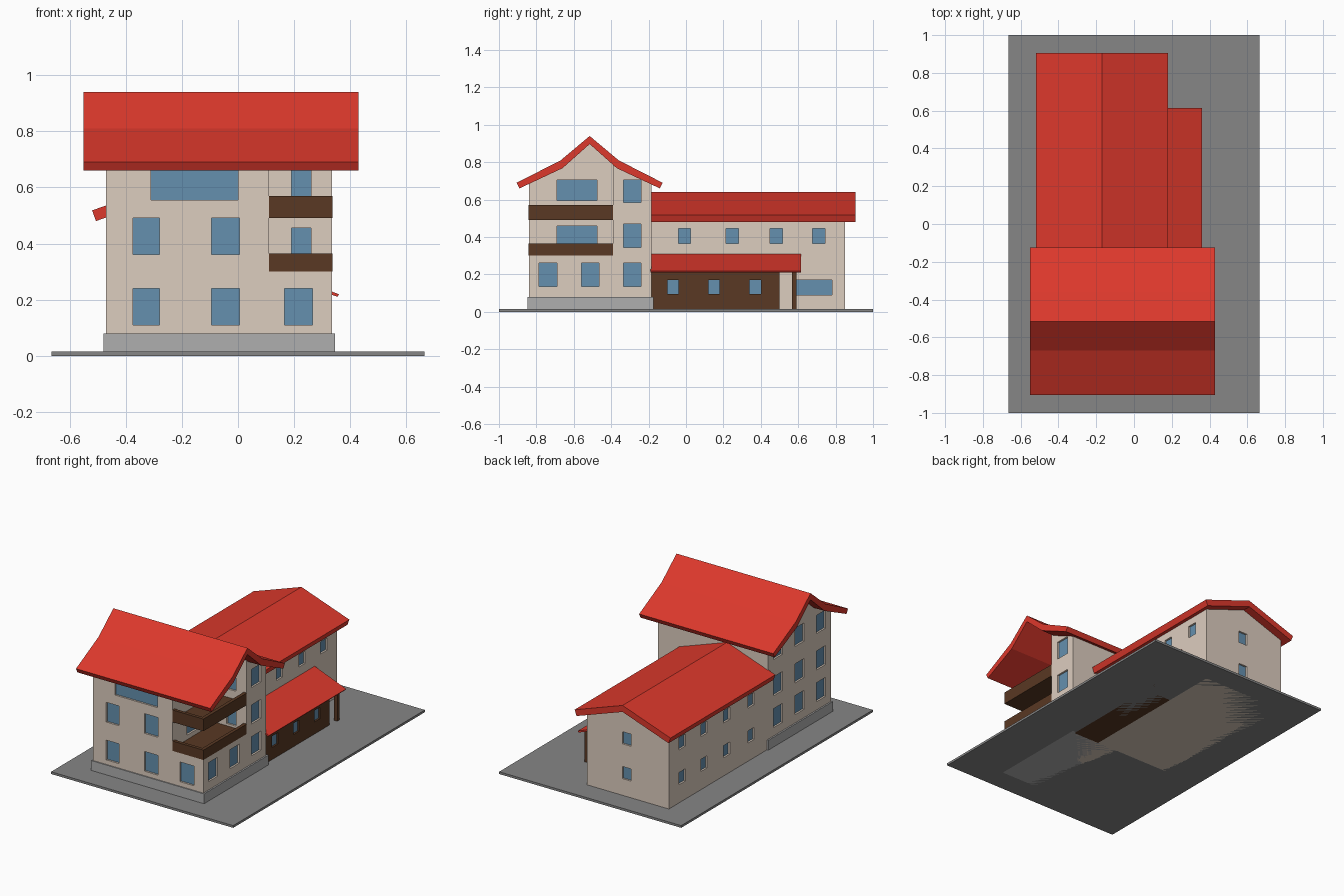
import bpy, bmesh

if "Cube" in bpy.data.objects:
    bpy.data.objects.remove(bpy.data.objects["Cube"])


def material(name, rgb):
    m = bpy.data.materials.new(name)
    m.diffuse_color = (*rgb, 1)
    m.use_nodes = True
    m.node_tree.nodes["Principled BSDF"].inputs["Base Color"].default_value = m.diffuse_color
    return m


RED = material("roof_red", (0.72, 0.04, 0.025))
CREAM = material("plaster", (0.72, 0.61, 0.52))
BLUE = material("glass", (0.13, 0.28, 0.43))
BROWN = material("wood", (0.10, 0.04, 0.017))
DARK = material("paving", (0.24, 0.24, 0.24))
GREY = material("stone", (0.43, 0.43, 0.43))


def finish(bm, name, mat):
    bmesh.ops.recalc_face_normals(bm, faces=bm.faces)
    me = bpy.data.meshes.new(name)
    bm.to_mesh(me)
    bm.free()
    ob = bpy.data.objects.new(name, me)
    bpy.context.collection.objects.link(ob)
    if mat:
        me.materials.append(mat)
    return ob


def add_box(bm, lo, hi):
    vs = bmesh.ops.create_cube(bm, size=1)["verts"]
    for v in vs:
        v.co = [(a + b) / 2 + c * (b - a) for a, b, c in zip(lo, hi, v.co)]


def boxes(name, items, mat=None):
    bm = bmesh.new()
    for lo, hi in items:
        add_box(bm, lo, hi)
    return finish(bm, name, mat)


def prism(name, pts, axis, a, b, mat):
    """Extrude a (horizontal, z) profile along x or y from a to b."""
    bm = bmesh.new()
    place = (lambda u, z: (a, u, z)) if axis == "x" else (lambda u, z: (u, a, z))
    f = bm.faces.new([bm.verts.new(place(u, z)) for u, z in pts])
    new = bmesh.ops.extrude_face_region(bm, geom=[f])["geom"]
    d = (b - a, 0, 0) if axis == "x" else (0, b - a, 0)
    bmesh.ops.translate(bm, vec=d, verts=[v for v in new if isinstance(v, bmesh.types.BMVert)])
    return finish(bm, name, mat)


def cut(ob, cutter):
    mod = ob.modifiers.new("cut", "BOOLEAN")
    mod.operation, mod.solver, mod.object = "DIFFERENCE", "EXACT", cutter
    bpy.context.view_layer.objects.active = ob
    bpy.ops.object.modifier_apply(modifier=mod.name)
    bpy.data.objects.remove(cutter)


def windows(ob, name, specs):
    """Cut recessed openings and fill each with a pane. spec: axis, plane, outward sign, u0, u1, z0, z1"""
    def span(s, d0, d1, m):
        axis, p, sg, u0, u1, z0, z1 = s
        n = sorted((p + sg * d0, p + sg * d1))
        u = (u0 - m, u1 + m)
        x, y = (n, u) if axis == "x" else (u, n)
        return (x[0], y[0], z0 - m), (x[1], y[1], z1 + m)
    cut(ob, boxes("cutter", [span(s, 0.02, -0.02, 0) for s in specs]))
    boxes(name, [span(s, -0.012, -0.028, 0.002) for s in specs], BLUE)


# Ground and plinth
boxes("ground_slab", [((-0.665, -1, 0), (0.665, 1, 0.015))], DARK)
boxes("plinth", [((-0.48, -0.847, 0), (0.345, -0.175, 0.08))], GREY)

# Front house walls with the corner recess for the balconies
YC = -0.515
front = prism("front_house_walls",
              [(-0.84, 0), (-0.84, 0.687), (-0.665, 0.77), (YC, 0.9), (-0.365, 0.77), (-0.185, 0.685), (-0.185, 0)],
              "x", -0.47, 0.335, CREAM)
cut(front, boxes("cutter", [((0.11, -0.95, 0.30), (0.5, -0.39, 1.1))]))

specs = []
for u0, u1 in ((-0.375, -0.28), (-0.095, 0.005), (0.165, 0.265)):
    specs.append(("y", -0.84, -1, u0, u1, 0.11, 0.24))
    if u0 < 0:
        specs.append(("y", -0.84, -1, u0, u1, 0.36, 0.49))
specs.append(("y", -0.84, -1, -0.31, 0.0, 0.555, 0.663))
for z0, z1 in ((0.135, 0.26), (0.345, 0.47), (0.585, 0.705)):
    for y0 in (-0.785, -0.56, -0.335):
        specs.append(("x", -0.47, -1, y0, y0 + 0.095, z0, z1))
        if z0 < 0.2 or y0 > -0.4:
            specs.append(("x", 0.335, 1, y0, y0 + 0.095, z0, z1))
# windows opening on the balconies
for z0, z1 in ((0.345, 0.458), (0.595, 0.705)):
    specs.append(("x", 0.11, 1, -0.69, -0.475, z0, z1))
for z0, z1 in ((0.33, 0.455), (0.56, 0.68)):
    specs.append(("y", -0.39, -1, 0.19, 0.26, z0, z1))
windows(front, "front_house_panes", specs)

# Front roof: gable with flared eaves
top = [(-0.905, 0.69), (-0.67, 0.81), (YC, 0.94)]
low = [(-0.89, 0.66), (-0.66, 0.768), (YC, 0.897)]


def mirrored(half):
    return half + [(2 * YC - y, z) for y, z in half[-2::-1]]


prism("front_roof", mirrored(top) + mirrored(low)[::-1], "x", -0.55, 0.43, RED)

# Balconies: floor plus parapets on the two open sides
for name, z0, z1 in (("lower_balcony", 0.30, 0.365), ("upper_balcony", 0.49, 0.57)):
    boxes(name, [((0.11, -0.842, z0), (0.337, -0.39, z0 + 0.015)),
                 ((0.11, -0.842, z0), (0.337, -0.82, z1)),
                 ((0.315, -0.842, z0), (0.337, -0.39, z1))], BROWN)

# Rear wing walls and windows
rear = prism("rear_wing_walls",
             [(-0.47, 0), (-0.47, 0.494), (-0.17, 0.6), (0.13, 0.494), (0.13, 0)],
             "y", -0.19, 0.85, CREAM)
specs = [("x", 0.13, 1, 0.585, 0.78, 0.09, 0.17)]
for yc in (-0.008, 0.247, 0.483, 0.71):
    specs.append(("x", 0.13, 1, yc - 0.033, yc + 0.033, 0.365, 0.445))
    for z0 in (0.135, 0.365):
        specs.append(("x", -0.47, -1, yc - 0.033, yc + 0.033, z0, z0 + 0.08))
for z0 in (0.125, 0.355):
    specs.append(("y", 0.85, 1, -0.195, -0.13, z0, z0 + 0.08))
windows(rear, "rear_wing_panes", specs)

# Rear roof
prism("rear_roof", [(-0.52, 0.518), (-0.17, 0.64), (0.18, 0.518), (0.166, 0.48), (-0.17, 0.597), (-0.506, 0.48)],
      "y", -0.19, 0.905, RED)

# Timber side annex with lean-to roof and corner post
annex = prism("annex_walls", [(0.125, 0), (0.32, 0), (0.32, 0.224), (0.125, 0.298)], "y", -0.19, 0.5, BROWN)
windows(annex, "annex_panes", [("x", 0.32, 1, y - 0.03, y + 0.03, 0.095, 0.17) for y in (-0.07, 0.15, 0.37)])
prism("annex_roof", [(0.125, 0.31), (0.36, 0.219), (0.354, 0.21), (0.125, 0.295)], "y", -0.19, 0.615, RED)
boxes("annex_post", [((0.305, 0.568, 0), (0.328, 0.591, 0.225))], BROWN)
